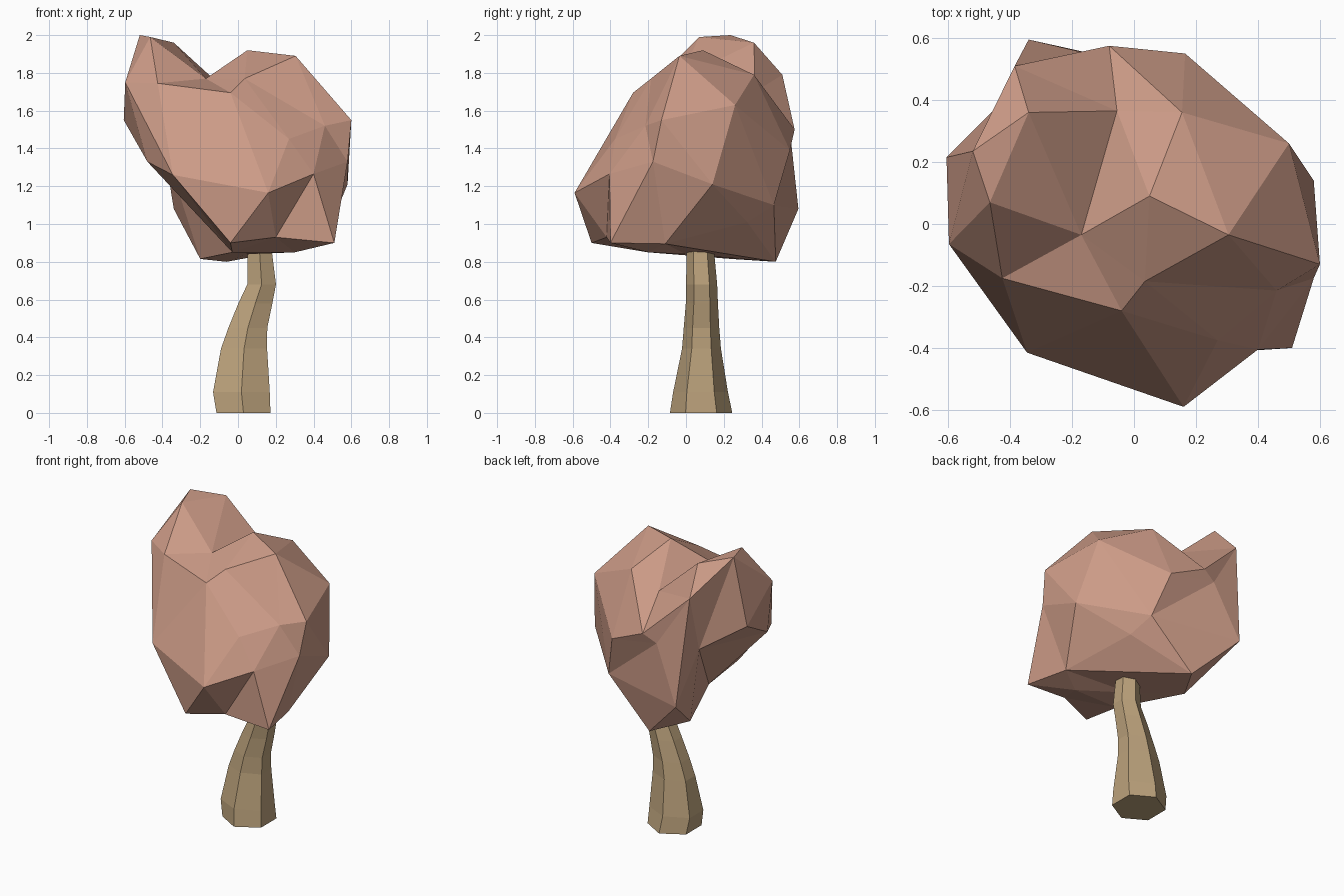
import bpy, bmesh, math
from mathutils import Vector

if "Cube" in bpy.data.objects:
    bpy.data.objects.remove(bpy.data.objects["Cube"])


def add_object(name, bm, color):
    bmesh.ops.recalc_face_normals(bm, faces=bm.faces)
    mesh = bpy.data.meshes.new(name)
    bm.to_mesh(mesh)
    bm.free()
    mat = bpy.data.materials.new(name + "_colour")
    mat.diffuse_color = (*color, 1)
    mat.use_nodes = True
    mat.node_tree.nodes["Principled BSDF"].inputs["Base Color"].default_value = mat.diffuse_color
    mesh.materials.append(mat)
    obj = bpy.data.objects.new(name, mesh)
    bpy.context.collection.objects.link(obj)
    return obj


def opposite(edge):
    return [next(v for v in f.verts if v not in edge.verts) for f in edge.link_faces]


def flip(bm, edge):
    """Swap the diagonal of the two triangles that share this edge."""
    (a, b), (c, d) = opposite(edge), edge.verts
    if bm.edges.get((a, b)):
        return
    bm.edges.remove(edge)
    bm.faces.new((a, c, b))
    bm.faces.new((a, b, d))


def crosses(a, b, c, d):
    """Do the arcs a-b and c-d cross on the sphere?"""
    if len({a, b, c, d}) < 4:
        return False
    a, b, c, d = (v.co for v in (a, b, c, d))
    n, m = a.cross(b), c.cross(d)
    return (n.dot(c) * n.dot(d) < 0 and m.dot(a) * m.dot(b) < 0
            and (a + b).dot(c + d) > 0)


# Crown: corner points, skinned by wrapping their directions from the centre
CENTRE = Vector((0, 0.03, 1.35))
crown_points = [
    # left peak and the valley beside it
    (-.52, .235, 2), (-.465, .07, 1.99), (-.34, .36, 1.96),
    (-.17, -.035, 1.77), (-.055, .365, 1.70),
    # right dome
    (.05, .09, 1.92), (.305, -.035, 1.89), (.035, -.185, 1.77),
    (.155, .36, 1.79), (.50, .26, 1.63),
    # front
    (-.425, -.175, 1.745), (-.04, -.28, 1.695), (.27, -.375, 1.45),
    (.46, -.215, 1.52), (-.345, -.415, 1.26), (.16, -.59, 1.165),
    (.40, -.405, 1.265),
    # sides
    (.60, -.13, 1.55), (.58, .14, 1.21), (-.597, -.065, 1.75),
    (-.605, .215, 1.55), (-.48, -.18, 1.33),
    # back
    (-.385, .51, 1.79), (-.08, .575, 1.50), (-.17, .555, 1.45),
    (.165, .55, 1.39), (.25, .465, 1.10), (-.34, .595, 1.08),
    (-.395, .425, 1.42),
    # underside
    (-.06, .475, .80), (-.20, .24, .815), (.30, -.20, .85), (.04, 0, .84),
    (-.04, -.50, .90), (.45, -.11, .895), (.20, -.42, .93),
    (-.03, -.20, .85), (.51, -.40, .90),
    # right side
    (.58, -.175, 1.33), (.30, .324, 1.01),
]
# ridges and creases that must run along a certain diagonal
ridges = [(3, 4), (4, 22), (22, 24), (22, 27), (24, 27), (24, 26), (0, 28),
          (28, 20), (28, 22), (28, 27), (27, 30), (20, 21), (21, 36),
          (19, 14), (34, 29), (28, 30), (28, 21), (28, 36),
          (38, 37), (38, 18), (38, 16)]

bm = bmesh.new()
verts = [bm.verts.new((Vector(p) - CENTRE).normalized()) for p in crown_points]
bmesh.ops.convex_hull(bm, input=verts)
pairs = [(verts[i], verts[j]) for i, j in ridges]
fixed = {frozenset(p) for p in pairs}
for turn in range(24):
    for a, b in pairs:
        for e in list(bm.edges):
            if bm.edges.get((a, b)):
                break
            if not e.is_valid or frozenset(e.verts) in fixed:
                continue
            p, q = opposite(e)
            direct = {p, q} == {a, b}
            if direct or (turn < 12 and crosses(a, b, *e.verts) and crosses(p, q, *e.verts)):
                flip(bm, e)
for v, p in zip(verts, crown_points):
    v.co = p
add_object("crown", bm, (0.60, 0.325, 0.24))

# Trunk: bent six-sided tube, rings of (z, centre x, centre y, half width x, half width y)
rings = [
    (0, .029, .080, .143, .165), (.11, .018, .077, .150, .145),
    (.34, .032, .082, .122, .103), (.45, .052, .082, .103, .094),
    (.58, .092, .084, .090, .085), (.68, .125, .083, .076, .082),
    (.84, .115, .076, .066, .074), (.92, .112, .072, .064, .070),
]
bm = bmesh.new()
loops = []
for z, cx, cy, hx, hy in rings:
    loops.append([bm.verts.new((cx + hx / math.cos(math.pi / 6) * math.cos(a),
                                cy + hy * math.sin(a), z))
                  for a in (math.radians(30 + 60 * i) for i in range(6))])
for lo, hi in zip(loops, loops[1:]):
    for i in range(6):
        j = (i + 1) % 6
        bm.faces.new((lo[i], lo[j], hi[j], hi[i]))
bm.faces.new(loops[0])
bm.faces.new(loops[-1])
add_object("trunk", bm, (0.50, 0.36, 0.20))
